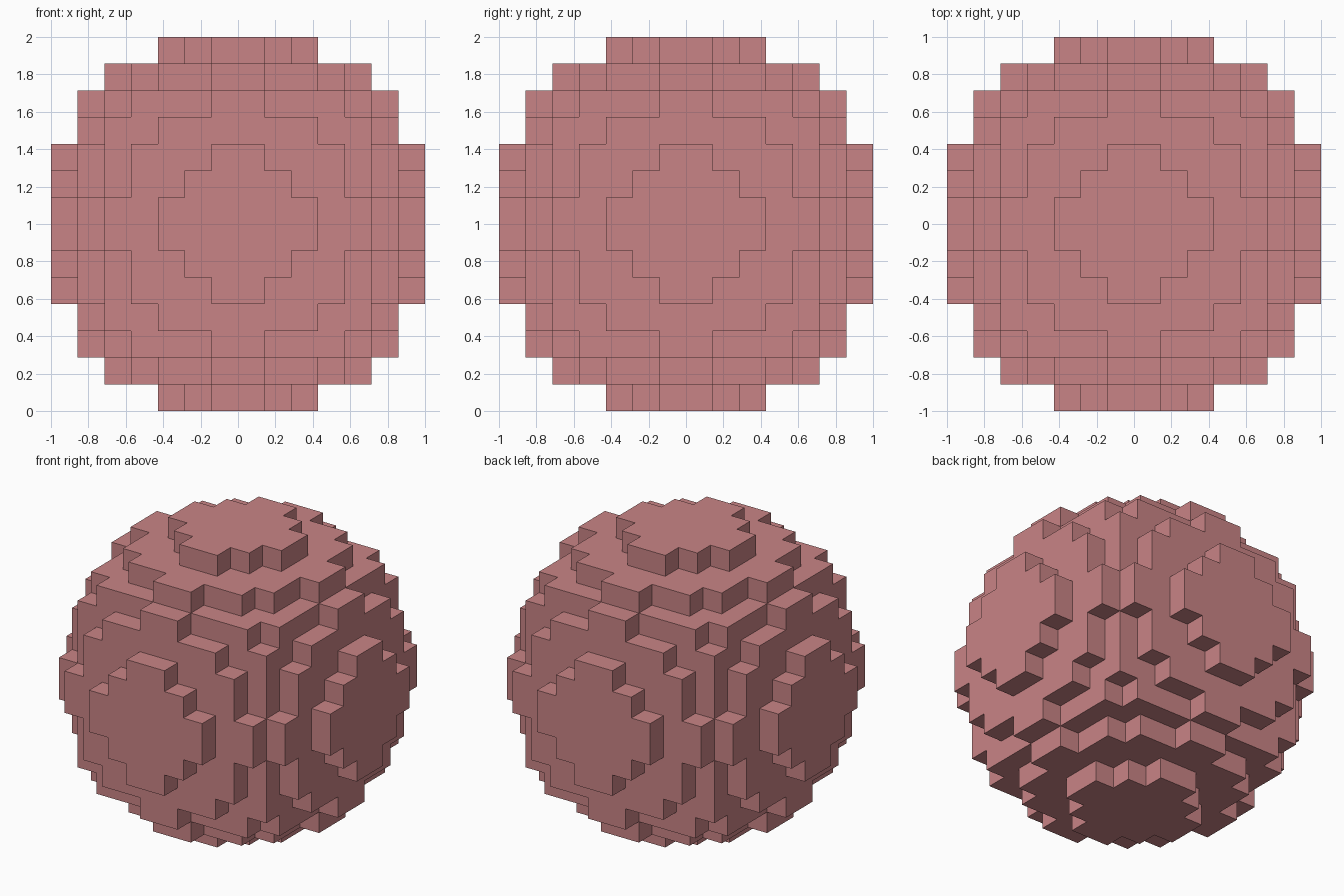
import bpy
import bmesh
from itertools import product
from mathutils import Vector

default = bpy.data.objects.get("Cube")
if default:
    bpy.data.objects.remove(default, do_unlink=True)

HALF = 7                 # blocks from centre to surface
CELL = 1 / HALF          # block size

# Outermost blocks of one octant, as sorted distances from the centre planes
LIMITS = [(6, 2, 0), (6, 1, 1), (5, 4, 0), (5, 3, 2), (4, 4, 3)]


def filled(cell):
    """True if the block lies inside the stepped ball."""
    dist = sorted((c if c >= 0 else -1 - c for c in cell), reverse=True)
    return any(all(d <= m for d, m in zip(dist, limit)) for limit in LIMITS)


def add_face(bm, cell, axis, side):
    """Add one outer square of a block, facing along the axis."""
    centre = Vector(cell) + Vector((0.5, 0.5, 0.5))
    n, u = Vector(), Vector()
    n[axis] = side
    u[(axis + 1) % 3] = 1
    v = n.cross(u)
    corners = [centre + (n + a * u + b * v) / 2
               for a, b in ((-1, -1), (1, -1), (1, 1), (-1, 1))]
    bm.faces.new([bm.verts.new(p * CELL + Vector((0, 0, 1))) for p in corners])


# Stepped ball: only the exposed block sides
bm = bmesh.new()
for cell in product(range(-HALF, HALF), repeat=3):
    if not filled(cell):
        continue
    for axis, side in product(range(3), (-1, 1)):
        neighbour = list(cell)
        neighbour[axis] += side
        if not filled(neighbour):
            add_face(bm, cell, axis, side)
bmesh.ops.remove_doubles(bm, verts=bm.verts, dist=CELL / 100)

mesh = bpy.data.meshes.new("block_ball")
bm.to_mesh(mesh)
bm.free()
ball = bpy.data.objects.new("block_ball", mesh)
bpy.context.collection.objects.link(ball)

# Dusty pink colour
pink = bpy.data.materials.new("dusty_pink")
pink.use_nodes = True
colour = (0.584, 0.231, 0.238, 1)
pink.diffuse_color = colour
pink.node_tree.nodes["Principled BSDF"].inputs["Base Color"].default_value = colour
mesh.materials.append(pink)
